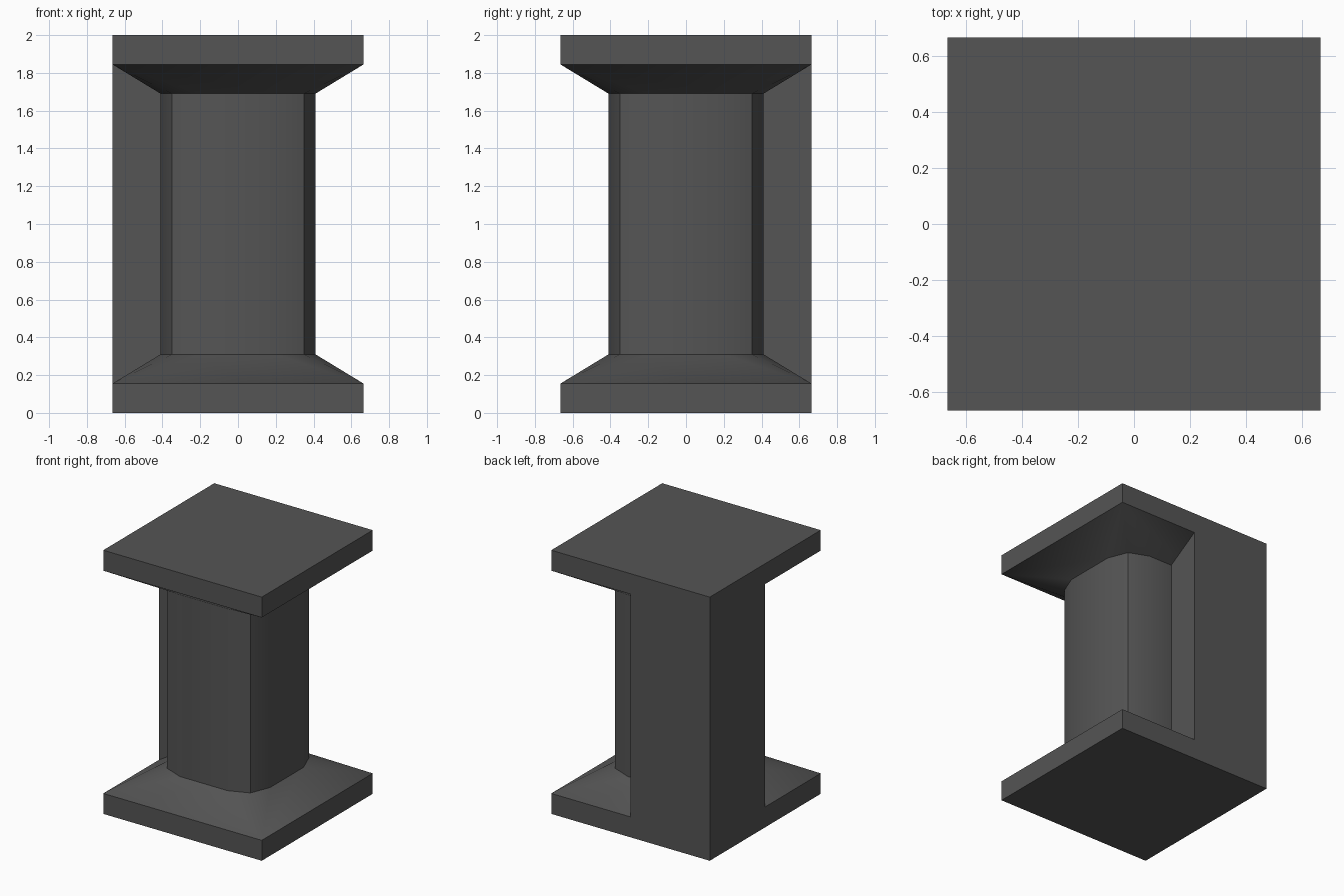
import bpy
import bmesh
from mathutils import Matrix

cube = bpy.data.objects.get("Cube")
if cube:
    bpy.data.objects.remove(cube, do_unlink=True)

HALF = 0.665          # half width of the square slabs
HEIGHT = 2.0
SLAB = 0.155          # slab thickness
NECK = 0.31           # height where the flare meets the shaft
QUARTER = [(0.41, 0.2), (0.35, 0.35), (0.2, 0.41)]   # one corner of the shaft section

stone = bpy.data.materials.new("dark grey stone")
stone.use_nodes = True
grey = (0.09, 0.09, 0.09, 1)
stone.diffuse_color = grey
bsdf = stone.node_tree.nodes["Principled BSDF"]
bsdf.inputs["Base Color"].default_value = grey


def finish(name, bm):
    bmesh.ops.recalc_face_normals(bm, faces=bm.faces)
    mesh = bpy.data.meshes.new(name)
    bm.to_mesh(mesh)
    bm.free()
    obj = bpy.data.objects.new(name, mesh)
    bpy.context.collection.objects.link(obj)
    mesh.materials.append(stone)
    return obj


def ring(bm, points, z):
    """Repeat a quarter of a section around the axis; returns the verts."""
    verts = []
    for k in range(4):
        x_axis = [(1, 0), (0, 1), (-1, 0), (0, -1)][k]
        c, s = x_axis
        verts += [bm.verts.new((c * x - s * y, s * x + c * y, z)) for x, y in points]
    return verts


def tube(bm, low, high):
    n = len(low)
    for i in range(n):
        j = (i + 1) % n
        bm.faces.new((low[i], low[j], high[j], high[i]))


def flare(bm, square, section):
    """Join a square ring to the many-sided shaft ring."""
    for k in range(4):
        a, b, c = section[3 * k:3 * k + 3]
        nxt = (k + 1) % 4
        bm.faces.new((square[k], b, a))
        bm.faces.new((square[k], c, b))
        bm.faces.new((square[k], square[nxt], section[3 * nxt], c))


# Pillar: base slab, flare, shaft, flare, top slab
bm = bmesh.new()
corner = [(HALF, HALF)]
bottom = ring(bm, corner, 0)
base_rim = ring(bm, corner, SLAB)
shaft_low = ring(bm, QUARTER, NECK)
shaft_high = ring(bm, QUARTER, HEIGHT - NECK)
cap_rim = ring(bm, corner, HEIGHT - SLAB)
top = ring(bm, corner, HEIGHT)
bm.faces.new(bottom)
bm.faces.new(top)
tube(bm, bottom, base_rim)
flare(bm, base_rim, shaft_low)
tube(bm, shaft_low, shaft_high)
flare(bm, cap_rim, shaft_high)
tube(bm, cap_rim, top)
pillar = finish("pillar", bm)
bpy.context.view_layer.objects.active = pillar
pillar.select_set(True)
bpy.ops.object.shade_smooth_by_angle(angle=0.52)
pillar.select_set(False)

# Wall block filling the rear right quarter between the slabs
bm = bmesh.new()
size = Matrix.Diagonal((HALF, HALF, HEIGHT - 2 * SLAB, 1))
place = Matrix.Translation((-HALF / 2, HALF / 2, HEIGHT / 2))
bmesh.ops.create_cube(bm, size=1, matrix=place @ size)
finish("corner_wall", bm)
